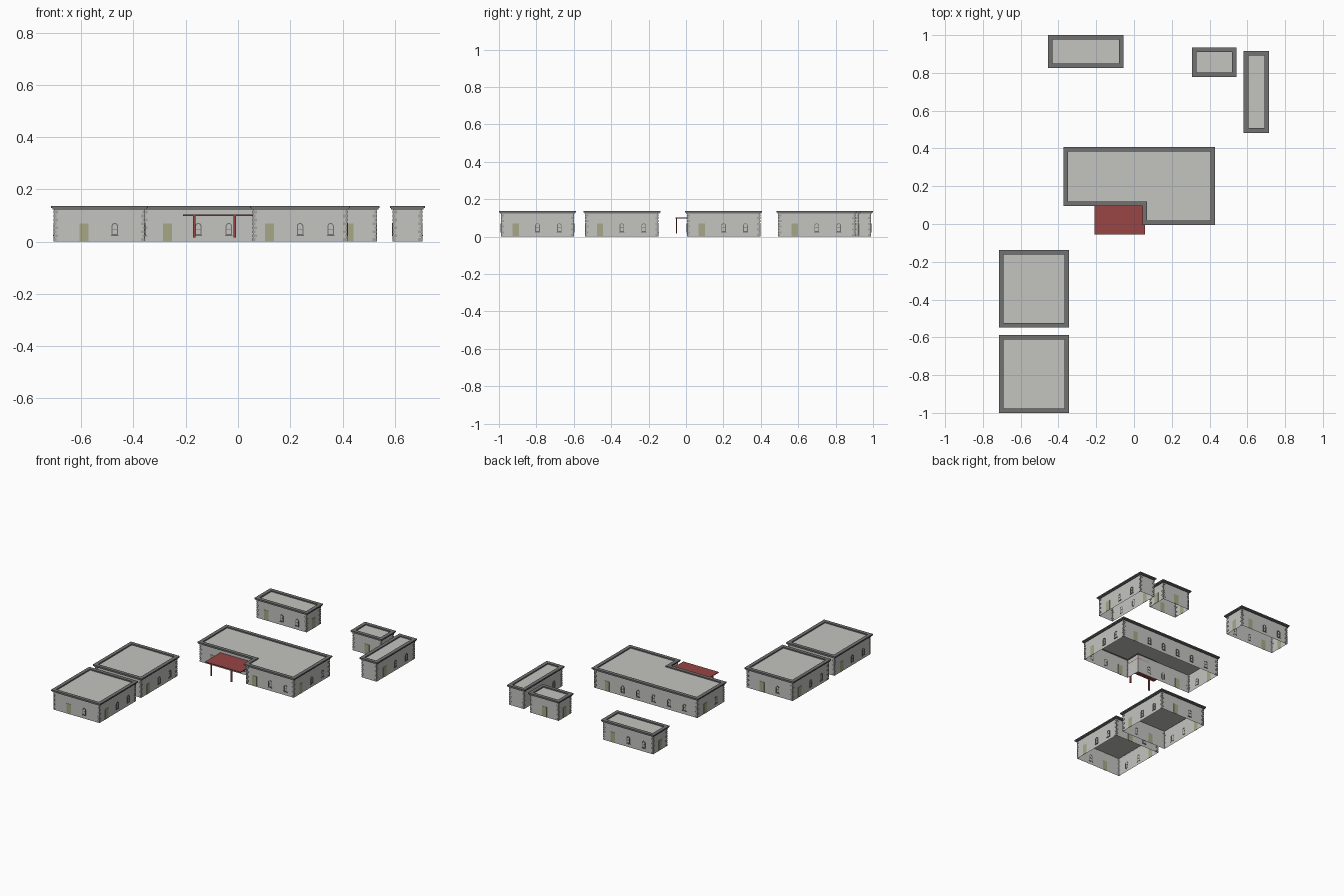
import bpy, bmesh, math
from mathutils import Vector, Matrix

if "Cube" in bpy.data.objects:
    bpy.data.objects.remove(bpy.data.objects["Cube"])

def material(name, rgb):
    m = bpy.data.materials.new(name)
    m.diffuse_color = (*rgb, 1)
    m.use_nodes = True
    m.node_tree.nodes["Principled BSDF"].inputs["Base Color"].default_value = m.diffuse_color
    return m

WALL = material("pale_stone", (0.55, 0.55, 0.53))
TRIM = material("dark_trim", (0.17, 0.17, 0.17))
DOOR = material("olive_door", (0.38, 0.39, 0.24))
RED = material("red_canopy", (0.32, 0.06, 0.06))
QUOIN = material("corner_stone", (0.36, 0.36, 0.35))

H, ROOF_Z, TOP, STEP = 0.125, 0.129, 0.137, 0.117

def finish(bm, name, mat):
    mesh = bpy.data.meshes.new(name)
    bm.to_mesh(mesh)
    bm.free()
    mesh.materials.append(mat)
    obj = bpy.data.objects.new(name, mesh)
    bpy.context.collection.objects.link(obj)

def box(bm, lo, hi, frame=Matrix.Identity(4)):
    lo, hi = Vector(lo), Vector(hi)
    size = hi - lo
    m = frame @ Matrix.Translation((lo + hi) / 2) @ Matrix.Diagonal((*size, 1))
    bmesh.ops.create_cube(bm, size=1, matrix=m)

def offset(pts, d):
    """Mitred outward offset of a counter-clockwise right-angled outline."""
    out = []
    for i, p in enumerate(pts):
        a = (p - pts[i - 1]).normalized()
        b = (pts[(i + 1) % len(pts)] - p).normalized()
        out.append(p + d * (Vector((a.y, -a.x)) + Vector((b.y, -b.x))))
    return out

def ring(bm, outer, inner, z0, z1, frame=Matrix.Identity(4)):
    """Solid band between two matching outlines."""
    loops = [[bm.verts.new(frame @ Vector((p[0], p[1], z))) for p in line]
             for line, z in ((outer, z0), (outer, z1), (inner, z1), (inner, z0))]
    n = len(outer)
    for k in range(4):
        a, b = loops[k], loops[(k + 1) % 4]
        for i in range(n):
            j = (i + 1) % n
            bm.faces.new((a[i], a[j], b[j], b[i]))

def arch(w, z0, spring, sides=8):
    pts = [(-w, z0), (w, z0)]
    for i in range(sides + 1):
        t = math.pi * i / sides
        pts.append((w * math.cos(t), spring + w * math.sin(t)))
    return pts

def building(name, outline):
    pts = [Vector(p) for p in outline]
    n = len(pts)

    # walls: open shell without floor
    bm = bmesh.new()
    low = [bm.verts.new((*p, 0)) for p in pts]
    high = [bm.verts.new((*p, ROOF_Z)) for p in pts]
    for i in range(n):
        j = (i + 1) % n
        bm.faces.new((low[i], low[j], high[j], high[i]))
    finish(bm, name + "_walls", WALL)

    # flat roof
    bm = bmesh.new()
    bm.faces.new([bm.verts.new((*p, ROOF_Z)) for p in pts])
    finish(bm, name + "_roof", WALL)

    # stepped cornice and parapet
    bm = bmesh.new()
    ring(bm, offset(pts, 0.007), pts, H - 0.002, ROOF_Z)
    ring(bm, offset(pts, 0.012), offset(pts, -0.012), ROOF_Z, TOP)
    finish(bm, name + "_cornice", TRIM)

    doors, frames, quoins = bmesh.new(), bmesh.new(), bmesh.new()
    for i in range(n):
        p, q = pts[i], pts[(i + 1) % n]
        d = (q - p).normalized()
        normal = Vector((d.y, -d.x))
        length = (q - p).length
        count = int(length / STEP)
        # evenly spaced openings, first is a door and the rest are windows
        for k in range(count):
            c = p + d * (length / 2 + (k - (count - 1) / 2) * STEP)
            f = Matrix(((d.x, 0, normal.x, c.x), (d.y, 0, normal.y, c.y),
                        (0, 1, 0, 0), (0, 0, 0, 1)))
            if k == 0:
                box(doors, (-0.017, 0.001, -0.001), (0.017, 0.07, 0.002), f)
            else:
                ring(frames, arch(0.0125, 0.024, 0.059), arch(0.0085, 0.029, 0.059),
                     -0.001, 0.003, f)
                box(frames, (-0.0085, 0.046, -0.001), (0.0085, 0.048, 0.002), f)
                box(frames, (-0.0145, 0.021, -0.001), (0.0145, 0.025, 0.004), f)
        # alternating corner stones on outward corners
        prev = (p - pts[i - 1]).normalized()
        if prev.x * d.y - prev.y * d.x > 0:
            f = Matrix(((d.x, -prev.x, 0, p.x), (d.y, -prev.y, 0, p.y),
                        (0, 0, 1, 0), (0, 0, 0, 1)))
            for k in range(8):
                a, b = (0.015, 0.008) if k % 2 else (0.008, 0.015)
                z = 0.002 + k * 0.0152
                # two thin plates per stone, one on each wall
                box(quoins, (-0.002, -0.002, z), (a, 0.0005, z + 0.011), f)
                box(quoins, (-0.002, 0.0005, z), (0.0005, b, z + 0.011), f)
    for bm, part, mat in ((doors, "_doors", DOOR), (frames, "_window_frames", TRIM),
                          (quoins, "_corner_stones", QUOIN)):
        bmesh.ops.recalc_face_normals(bm, faces=bm.faces)
        finish(bm, name + part, mat)

def rect(x0, x1, y0, y1):
    return [(x0, y0), (x1, y0), (x1, y1), (x0, y1)]

building("back_left_house", rect(-0.443, -0.068, 0.838, 0.988))
building("small_shed", rect(0.319, 0.530, 0.789, 0.922))
building("long_shed", rect(0.593, 0.703, 0.495, 0.903))
building("main_hall", [(-0.362, 0.108), (0.058, 0.108), (0.058, 0.007),
                       (0.417, 0.007), (0.417, 0.395), (-0.362, 0.395)])
building("front_left_house", rect(-0.703, -0.357, -0.988, -0.600))
building("middle_left_house", rect(-0.703, -0.357, -0.537, -0.149))

# entrance canopy with two posts
bm = bmesh.new()
box(bm, (-0.21, -0.055, 0.098), (0.058, 0.108, 0.103))
finish(bm, "canopy_roof", RED)
bm = bmesh.new()
for x in (-0.167, -0.013):
    box(bm, (x - 0.005, -0.054, 0.016), (x + 0.005, -0.047, 0.098))
finish(bm, "canopy_posts", RED)
